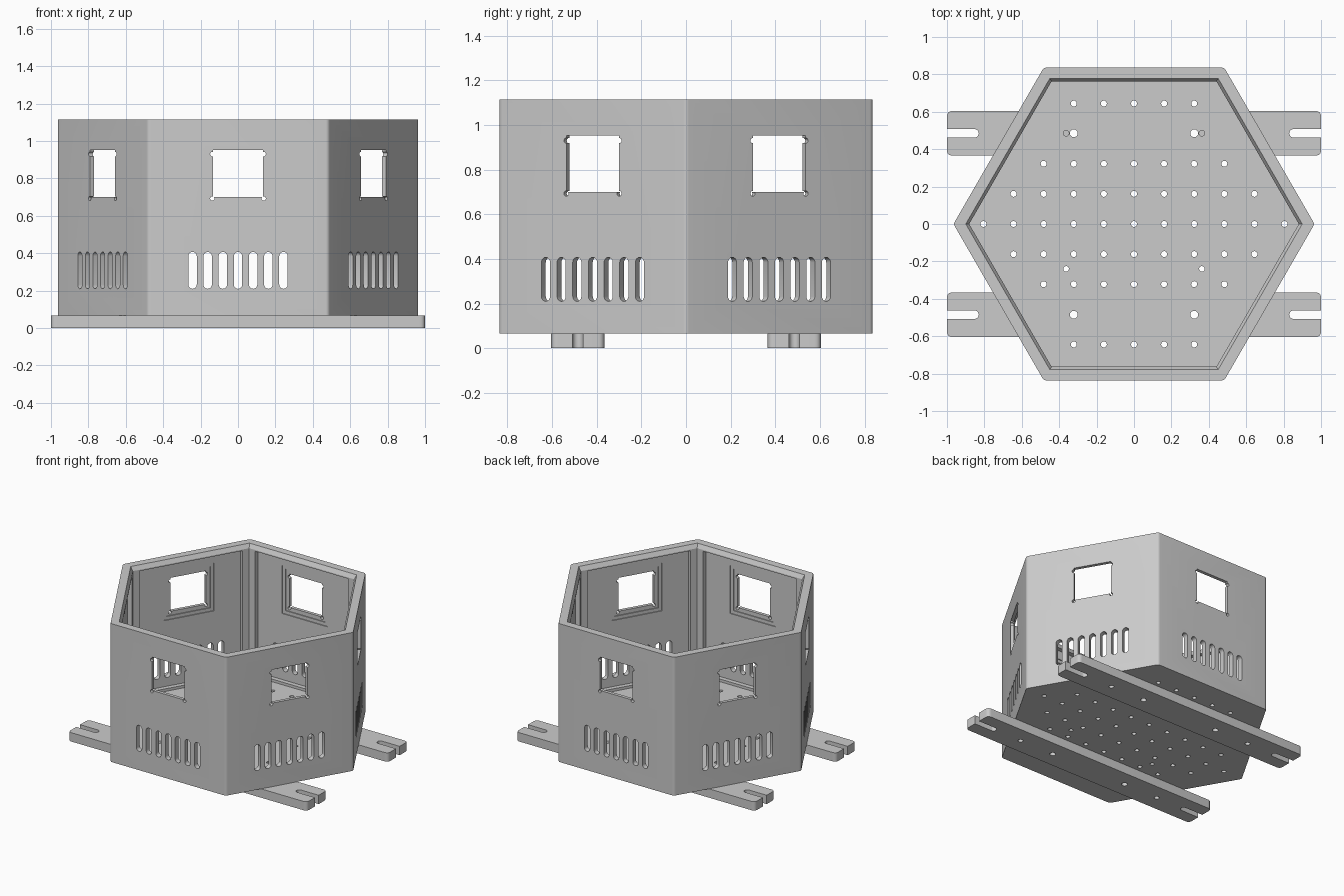
import bpy, bmesh, math
from mathutils import Matrix, Vector

default = bpy.data.objects.get("Cube")
if default:
    bpy.data.objects.remove(default, do_unlink=True)

# Main dimensions
BASE, TOP, FLOOR = 0.067, 1.115, 0.125
OUTER, INNER, PANEL, GLAZING = 0.836, 0.763, 0.797, 0.811   # distances of wall faces from centre

grey = bpy.data.materials.new("light grey plastic")
grey.use_nodes = True
colour = (0.6, 0.6, 0.6, 1)
grey.diffuse_color = colour
grey.node_tree.nodes["Principled BSDF"].inputs["Base Color"].default_value = colour


# 2D profiles, all counter-clockwise
def hexagon(apothem):
    r = apothem / math.cos(math.pi / 6)
    return [(r * math.cos(k * math.pi / 3), r * math.sin(k * math.pi / 3)) for k in range(6)]


def rect(x0, x1, y0, y1):
    return [(x0, y0), (x1, y0), (x1, y1), (x0, y1)]


def circle(x, y, r, n=16):
    return [(x + r * math.cos(2 * math.pi * i / n), y + r * math.sin(2 * math.pi * i / n)) for i in range(n)]


def capsule(x, y0, y1, w, n=8):
    r = w / 2
    arc = [math.pi * i / n for i in range(n + 1)]
    return ([(x + r * math.cos(a), y1 - r + r * math.sin(a)) for a in arc] +
            [(x - r * math.cos(a), y0 + r - r * math.sin(a)) for a in arc])


def rounded(points, cut, n=5):
    result = []
    for i, p in enumerate(points):
        p = Vector(p)
        prev, nxt = Vector(points[i - 1]), Vector(points[(i + 1) % len(points)])
        a = p + (prev - p).normalized() * cut
        b = p + (nxt - p).normalized() * cut
        for k in range(n + 1):
            s = k / n
            result.append(tuple(a * (1 - s) ** 2 + p * (2 * s * (1 - s)) + b * s * s))
    return result


# Solids
def loft(bm, sections, matrix=Matrix()):
    rings = [[bm.verts.new(matrix @ Vector((x, y, z))) for x, y in pts] for pts, z in sections]
    bm.faces.new(rings[0][::-1])
    bm.faces.new(rings[-1])
    for low, high in zip(rings, rings[1:]):
        for i in range(len(low)):
            j = (i + 1) % len(low)
            bm.faces.new((low[i], low[j], high[j], high[i]))


def finish(name, bm):
    mesh = bpy.data.meshes.new(name)
    bm.normal_update()
    bm.to_mesh(mesh)
    bm.free()
    obj = bpy.data.objects.new(name, mesh)
    bpy.context.collection.objects.link(obj)
    mesh.materials.append(grey)
    return obj


def activate(obj):
    bpy.ops.object.select_all(action='DESELECT')
    obj.select_set(True)
    bpy.context.view_layer.objects.active = obj


def cut(target, bm):
    cutter = finish("cutter", bm)
    cutter.hide_render = True
    mod = target.modifiers.new("cut", 'BOOLEAN')
    mod.operation, mod.solver, mod.object = 'DIFFERENCE', 'EXACT', cutter
    activate(target)
    bpy.ops.object.modifier_apply(modifier=mod.name)
    bpy.data.objects.remove(cutter, do_unlink=True)


def cut_prisms(target, profiles, z0, z1):
    bm = bmesh.new()
    for p in profiles:
        loft(bm, [(p, z0), (p, z1)])
    cut(target, bm)


def cut_walls(target, profiles, d0, d1):
    # Same cut in all six walls: profile is (sideways, up), depth measured from the centre
    bm = bmesh.new()
    facing = Matrix(((1, 0, 0, 0), (0, 0, -1, 0), (0, 1, 0, 0), (0, 0, 0, 1)))
    for k in range(6):
        turn = Matrix.Rotation(k * math.pi / 3, 4, 'Z') @ facing
        for p in profiles:
            loft(bm, [(p, d0), (p, d1)], turn)
    cut(target, bm)


def smooth(obj):
    activate(obj)
    bpy.ops.object.shade_smooth_by_angle(angle=math.radians(25))


# Hexagonal housing with softly rounded corners
bm = bmesh.new()
shell = rounded(hexagon(OUTER), 0.015)
loft(bm, [(shell, BASE), (shell, TOP)])
housing = finish("hexagonal_housing", bm)

# Interior with a chamfered rim
bm = bmesh.new()
flare = INNER + 0.016
loft(bm, [(hexagon(INNER), FLOOR), (hexagon(INNER), TOP - 0.03),
          (hexagon(flare), TOP), (hexagon(flare), TOP + 0.1)])
cut(housing, bm)

# Thinner wall panels between the corner posts, then stepped window recesses
cut_walls(housing, [rect(-0.39, 0.39, FLOOR + 0.02, 1.075)], INNER - 0.05, PANEL)
cut_walls(housing, [rect(-0.19, 0.19, 0.645, 1.01)], INNER - 0.04, PANEL + 0.007)
cut_walls(housing, [rect(-0.165, 0.165, 0.67, 0.985)], INNER - 0.03, GLAZING)

# Windows with corner relief holes, and ventilation slots
cut_walls(housing, [rect(-0.135, 0.135, 0.7, 0.953)], INNER - 0.02, OUTER + 0.05)
cut_walls(housing, [circle(s * 0.137, z, 0.012) for s in (-1, 1) for z in (0.693, 0.93)],
          INNER - 0.01, OUTER + 0.06)
cut_walls(housing, [capsule(i * 0.081, 0.21, 0.407, 0.045) for i in range(-3, 4)],
          INNER - 0.02, OUTER + 0.05)

# Floor drain holes in a hexagonal grid, plus fixing holes
STEP, BAR_Y, BOLT_X = 0.161, 0.485, 0.322
holes = []
for row, reach in {0: 5, 1: 4, 2: 3, 4: 2}.items():
    for side in {row, -row}:
        holes += [circle(i * STEP, side * STEP, 0.016) for i in range(-reach, reach + 1)]
bolts = [circle(sx * BOLT_X, sy * BAR_Y, 0.021) for sx in (-1, 1) for sy in (-1, 1)]
pins = [circle(s * 0.363, y, 0.015) for s in (-1, 1) for y in (-0.24, BAR_Y)]
cut_prisms(housing, holes + bolts + pins, 0, FLOOR + 0.015)
smooth(housing)

# Two mounting bars with open end slots
for name, y in (("front_mounting_bar", -BAR_Y), ("back_mounting_bar", BAR_Y)):
    bm = bmesh.new()
    outline = rounded(rect(-1, 1, y - 0.119, y + 0.119), 0.03)
    loft(bm, [(outline, 0), (outline, BASE)])
    bar = finish(name, bm)
    slots = []
    for s in (-1, 1):
        slot = [(v * s, y + u * s) for u, v in capsule(0, 0.83, 1.1, 0.045)]
        slots.append(slot[::-1])
    bar_holes = [circle(s * x, y, r) for s in (-1, 1) for x, r in ((BOLT_X, 0.021), (0.61, 0.018))]
    cut_prisms(bar, slots + bar_holes, -0.05, BASE + 0.05)
    smooth(bar)
